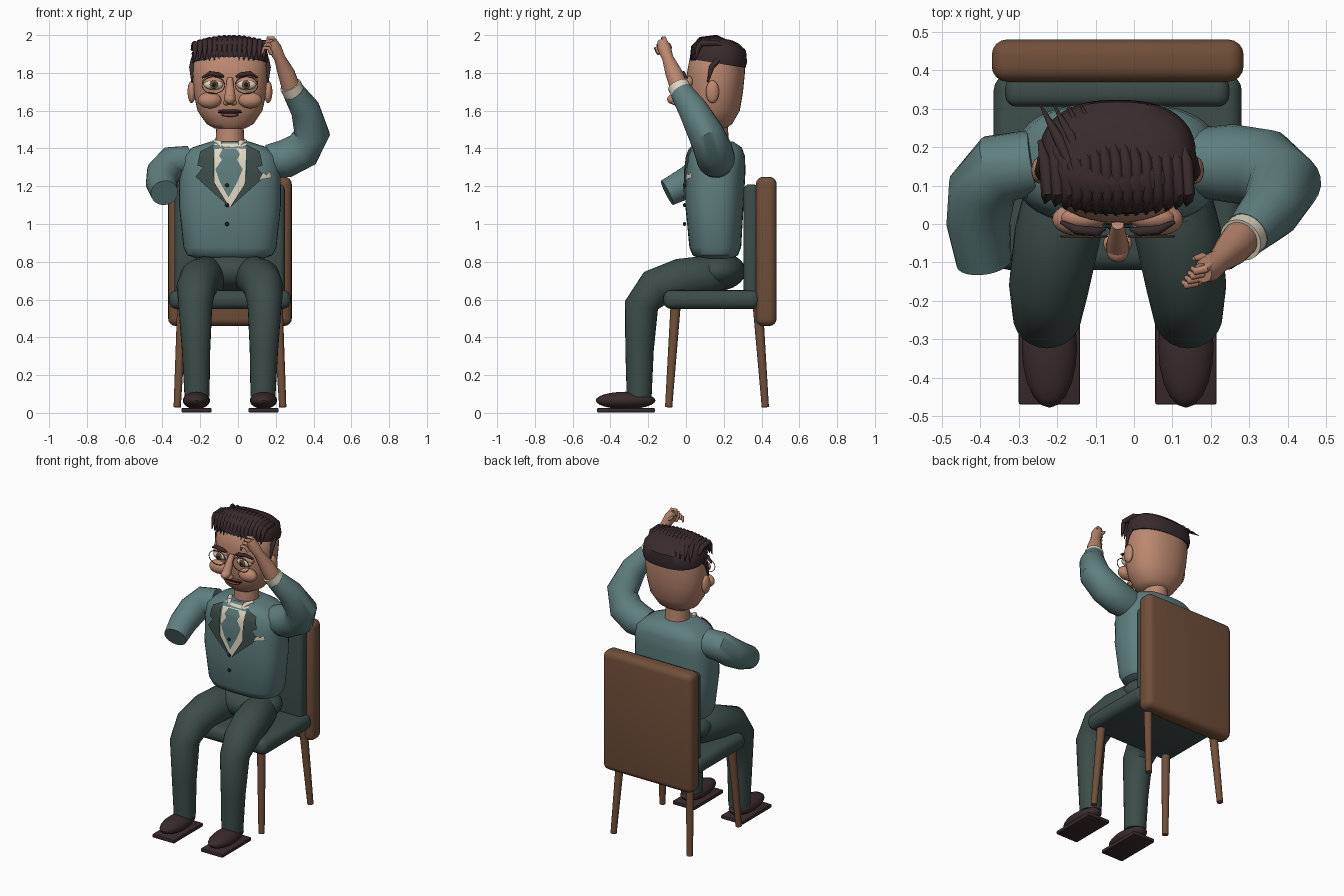
import bpy, bmesh, math
from mathutils import Vector
from mathutils.bvhtree import BVHTree

MX = -0.0425  # the figure's mirror line in x


def material(name, rgb):
    m = bpy.data.materials.new(name)
    m.diffuse_color = (*rgb, 1)
    return m


WOOD = material("wood", (0.165, 0.078, 0.042))
DARK = material("dark_green", (0.046, 0.074, 0.068))
TEAL = material("teal", (0.115, 0.21, 0.21))
SKIN = material("skin", (0.50, 0.245, 0.16))
HAIR = material("dark_brown", (0.042, 0.024, 0.026))
CREAM = material("cream", (0.75, 0.68, 0.54))
BLACK = material("black", (0.012, 0.012, 0.015))
IRIS = material("iris_brown", (0.16, 0.08, 0.04))
LIP = material("lip", (0.22, 0.07, 0.06))


def flip(p):
    return (2 * MX - p[0], *p[1:])


def finish(name, bm, mat):
    me = bpy.data.meshes.new(name)
    bm.to_mesh(me)
    bm.free()
    ob = bpy.data.objects.new(name, me)
    bpy.context.collection.objects.link(ob)
    me.materials.append(mat)
    bpy.ops.object.select_all(action='DESELECT')
    ob.select_set(True)
    bpy.context.view_layer.objects.active = ob
    bpy.ops.object.shade_smooth_by_angle(angle=math.radians(40))
    return ob


def skin_rings(name, rings, mat):
    bm = bmesh.new()
    rows = [[bm.verts.new(p) for p in r] for r in rings]
    n = len(rows[0])
    for a, b in zip(rows, rows[1:]):
        for i in range(n):
            bm.faces.new((a[i], a[(i + 1) % n], b[(i + 1) % n], b[i]))
    bm.faces.new(rows[0])
    bm.faces.new(rows[-1])
    bmesh.ops.recalc_face_normals(bm, faces=bm.faces)
    return finish(name, bm, mat)


def tube(name, pts, mat, n=20):
    """Round limb through (x, y, z, radius) points."""
    P = [Vector(p[:3]) for p in pts]
    rings, side = [], None
    for i, p in enumerate(P):
        t = (P[min(i + 1, len(P) - 1)] - P[max(i - 1, 0)]).normalized()
        ref = side or (Vector((0, 1, 0)) if abs(t.y) < 0.8 else Vector((1, 0, 0)))
        side = (ref - t * ref.dot(t)).normalized()
        up = t.cross(side)
        rings.append([p + pts[i][3] * (side * math.cos(a) + up * math.sin(a))
                      for a in (math.tau * k / n for k in range(n))])
    return skin_rings(name, rings, mat)


def loft(name, rows, mat, power, shear=0.0, n=40):
    """Stack of rounded sections: (z, half width, front y, back y)."""
    rings = []
    for z, w, y0, y1 in rows:
        ring = []
        for k in range(n):
            c, s = math.cos(math.tau * k / n), math.sin(math.tau * k / n)
            x = math.copysign(abs(c) ** (2 / power), c) * w
            y = (y0 + y1) / 2 + math.copysign(abs(s) ** (2 / power), s) * (y1 - y0) / 2
            ring.append((MX + x, y, z - shear * (y - 0.17)))
        rings.append(ring)
    return skin_rings(name, rings, mat)


def ball(name, loc, size, mat, n=20):
    bm = bmesh.new()
    bmesh.ops.create_uvsphere(bm, u_segments=n, v_segments=n // 2 + 2, radius=1)
    for v in bm.verts:
        v.co = Vector(loc) + v.co * Vector(size)
    return finish(name, bm, mat)


def box(name, lo, hi, mat, bevel, segments=4):
    bm = bmesh.new()
    bmesh.ops.create_cube(bm, size=1)
    lo, hi = Vector(lo), Vector(hi)
    for v in bm.verts:
        v.co = (lo + hi) / 2 + v.co * (hi - lo)
    bmesh.ops.bevel(bm, geom=bm.edges[:], offset=bevel, segments=segments,
                    profile=0.5, affect='EDGES')
    return finish(name, bm, mat)


def plate(name, pts, mat, body, lift):
    """Flat (x, z) outline laid onto the front of a body."""
    tree = BVHTree.FromObject(body, bpy.context.evaluated_depsgraph_get())
    bm = bmesh.new()
    f = bm.faces.new([bm.verts.new((x, 0, z)) for x, z in pts])
    f.normal_update()
    if f.normal.y > 0:
        f.normal_flip()
    bmesh.ops.triangulate(bm, faces=[f])
    bmesh.ops.subdivide_edges(bm, edges=bm.edges[:], cuts=5, use_grid_fill=True)
    for v in bm.verts:
        hit = tree.ray_cast(Vector((v.co.x, -1, v.co.z)), Vector((0, 1, 0)))[0]
        v.co.y = (hit.y if hit else 0.08) - lift
    return finish(name, bm, mat)


# Chair
box("chair_back", (-0.37, 0.37, 0.46), (0.285, 0.48, 1.25), WOOD, 0.04)
box("back_cushion", (-0.335, 0.305, 0.55), (0.248, 0.385, 1.21), DARK, 0.03)
box("seat_cushion", (-0.365, -0.12, 0.55), (0.28, 0.39, 0.65), DARK, 0.042)
for label, y0, y1 in (("front", -0.055, -0.092), ("back", 0.38, 0.42)):
    leg = [(-0.295, y0, 0.57, 0.027), (-0.322, y1, 0.03, 0.019)]
    tube(label + "_chair_leg_a", leg, WOOD, 16)
    tube(label + "_chair_leg_b", [flip(p) for p in leg], WOOD, 16)

# Trousers and shoes
ball("hips", (MX, 0.16, 0.75), (0.235, 0.155, 0.105), DARK, 28)
trouser = [(-0.217, -0.248, 0.085, 0.066), (-0.222, -0.246, 0.33, 0.075),
           (-0.226, -0.236, 0.57, 0.09), (-0.222, -0.165, 0.66, 0.104),
           (-0.20, -0.03, 0.705, 0.112), (-0.165, 0.12, 0.725, 0.108),
           (-0.15, 0.2, 0.73, 0.07)]
for side, f in (("right", lambda p: p), ("left", flip)):
    tube(side + "_trouser_leg", [f(p) for p in trouser], DARK, 24)
    x = f((-0.22,))[0]
    box(side + "_sole", (x - 0.08, -0.47, 0.002), (x + 0.08, -0.165, 0.026), HAIR, 0.006, 2)
    ball(side + "_shoe", (x, -0.32, 0.066), (0.072, 0.158, 0.046), HAIR)

# Jacket body
torso = loft("jacket", [(0.815, 0.17, 0.07, 0.24), (0.835, 0.225, 0.035, 0.275),
                        (0.875, 0.246, 0.018, 0.292), (1.1, 0.27, -0.004, 0.305),
                        (1.28, 0.268, -0.002, 0.315), (1.36, 0.255, 0.008, 0.312),
                        (1.405, 0.2, 0.025, 0.295), (1.437, 0.1, 0.055, 0.25)], TEAL, 2.7)

# Shirt, tie, lapels, buttons and pocket square
plate("shirt_front", [(-0.125, 1.425), (-0.125, 1.21), (-0.0425, 1.09), (0.035, 1.21),
                      (0.045, 1.425)], CREAM, torso, 0.004)
plate("tie", [(-0.08, 1.4), (-0.1, 1.36), (-0.085, 1.34), (-0.12, 1.29), (-0.095, 1.22),
              (-0.05, 1.14), (-0.005, 1.22), (0.025, 1.29), (-0.005, 1.34), (0.01, 1.37),
              (-0.01, 1.4)], TEAL, torso, 0.008)
lapel = [(-0.13, 1.42), (-0.2, 1.385), (-0.215, 1.31), (-0.185, 1.3), (-0.225, 1.25),
         (-0.045, 1.09), (-0.125, 1.22)]
plate("right_lapel", lapel, DARK, torso, 0.012)
plate("left_lapel", [flip(p) for p in lapel], DARK, torso, 0.012)
plate("pocket_square", [(0.115, 1.235), (0.18, 1.245), (0.17, 1.28), (0.15, 1.26),
                        (0.135, 1.275)], CREAM, torso, 0.013)
for i, z in enumerate((1.205, 1.1, 1.0)):
    ball(f"button_{i + 1}", (-0.058, -0.008, z), (0.011, 0.008, 0.011), BLACK, 12)
for side, f in (("right", lambda p: p), ("left", flip)):
    tube(side + "_collar", [f(p) for p in ((-0.125, 0.1, 1.435, 0.012), (-0.1, 0.055, 1.43, 0.016),
                                           (-0.085, 0.03, 1.4, 0.004))], CREAM, 10)

# Sleeves, cuff, forearm and fingers
tube("right_sleeve", [(-0.26, 0.16, 1.33, 0.085), (-0.35, 0.145, 1.32, 0.092),
                      (-0.395, 0.09, 1.27, 0.09), (-0.405, 0.0, 1.215, 0.083),
                      (-0.39, -0.10, 1.165, 0.072)], TEAL, 22)
tube("left_sleeve", [(0.16, 0.16, 1.33, 0.09), (0.25, 0.158, 1.345, 0.102),
                     (0.34, 0.145, 1.39, 0.102), (0.392, 0.105, 1.48, 0.095),
                     (0.355, 0.035, 1.61, 0.078), (0.295, -0.025, 1.7, 0.06)], TEAL, 22)
tube("shirt_cuff", [(0.30, -0.02, 1.69, 0.058), (0.277, -0.042, 1.735, 0.058)], CREAM)
tube("left_forearm", [(0.285, -0.03, 1.71, 0.05), (0.255, -0.065, 1.8, 0.045),
                      (0.22, -0.097, 1.88, 0.03), (0.195, -0.115, 1.93, 0.036),
                      (0.178, -0.127, 1.97, 0.026)], SKIN)
for i in range(4):
    x, y, z = 0.2 - 0.008 * i, -0.105 - 0.012 * i, 1.985 - 0.018 * i
    tube(f"finger_{i + 1}", [(x, y, z - 0.03, 0.012), (x - 0.015, y - 0.012, z, 0.011),
                             (x - 0.04, y - 0.018, z, 0.01), (x - 0.048, y - 0.01, z - 0.03, 0.006)],
         SKIN, 10)
tube("thumb", [(0.21, -0.105, 1.92, 0.015), (0.175, -0.085, 1.935, 0.012),
               (0.155, -0.09, 1.955, 0.006)], SKIN, 10)

# Neck and head
tube("neck", [(MX, 0.15, 1.41, 0.078), (MX, 0.15, 1.55, 0.07)], SKIN, 24)
loft("head", [(1.505, 0.08, 0.06, 0.21), (1.53, 0.125, 0.035, 0.245), (1.6, 0.172, 0.01, 0.285),
              (1.7, 0.194, 0.0, 0.302), (1.8, 0.2, 0.005, 0.312), (1.88, 0.19, 0.02, 0.31),
              (1.94, 0.12, 0.08, 0.25)], SKIN, 2.2)

# Hair cap, swept strands, sideburns
loft("hair_cap", [(1.85, 0.2, 0.025, 0.315), (1.88, 0.204, 0.025, 0.323),
                  (1.94, 0.192, 0.045, 0.318), (1.972, 0.16, 0.08, 0.28),
                  (1.985, 0.1, 0.11, 0.24)], HAIR, 2.4, shear=0.16)
for i in range(15):
    x = -0.225 + 0.0262 * i
    d = 0.035 * ((x + 0.03) / 0.2) ** 2
    tube(f"hair_strand_{i + 1}", [(x - 0.02, 0.25 - d, 1.955 - d, 0.006),
                                  (x - 0.005, 0.16, 1.985 - d, 0.017),
                                  (x, 0.08, 1.975 - d * 0.7, 0.017),
                                  (x - 0.002, 0.04 + d, 1.935, 0.015),
                                  (x - 0.006, 0.022 + d, 1.865, 0.003)], HAIR, 10)
for i in range(4):
    x = -0.2 + 0.035 * i
    tube(f"loose_strand_{i + 1}", [(x + 0.04, 0.14, 1.975, 0.012), (x, 0.23, 1.96, 0.014),
                                   (x - 0.045, 0.312, 1.9 + 0.008 * i, 0.002)], HAIR, 10)

# Paired face parts
for side, f in (("right", lambda p: p), ("left", flip)):
    def at(x, y, z, f=f):
        return f((x, y, z))
    tube(side + "_sideburn", [f(p) for p in ((-0.235, 0.17, 1.87, 0.016), (-0.245, 0.135, 1.83, 0.014),
                                             (-0.243, 0.115, 1.75, 0.004))], HAIR, 10)
    ball(side + "_ear", at(-0.245, 0.14, 1.7), (0.022, 0.035, 0.06), SKIN)
    ball(side + "_cheek", at(-0.15, 0.012, 1.655), (0.063, 0.042, 0.043), SKIN)
    ball(side + "_eyelid", at(-0.13, 0.016, 1.752), (0.06, 0.03, 0.033), SKIN)
    ball(side + "_eye", at(-0.13, 0.005, 1.738), (0.052, 0.028, 0.028), CREAM)
    ball(side + "_iris", at(-0.128, -0.02, 1.738), (0.022, 0.008, 0.023), IRIS, 16)
    ball(side + "_pupil", at(-0.128, -0.026, 1.738), (0.011, 0.005, 0.012), BLACK, 12)
    tube(side + "_brow", [f(p) for p in ((-0.19, 0.005, 1.775, 0.005), (-0.15, -0.015, 1.798, 0.012),
                                         (-0.1, -0.02, 1.79, 0.013), (-0.075, -0.012, 1.78, 0.005))],
         HAIR, 10)
    rim = [at(-0.13 + 0.06 * math.cos(a), -0.032, 1.735 + 0.045 * math.sin(a)) + (0.0025,)
           for a in (math.tau * k / 24 for k in range(25))]
    tube(side + "_glasses_rim", rim, IRIS, 6)
    ball(side + "_nostril", at(-0.062, -0.05, 1.642), (0.018, 0.025, 0.015), SKIN, 14)

# Nose and mouth
tube("nose", [(MX, 0.0, 1.77, 0.016), (MX, -0.035, 1.71, 0.024), (MX, -0.06, 1.665, 0.031),
              (MX, -0.05, 1.635, 0.02)], SKIN)
ball("nose_tip", (MX, -0.07, 1.66), (0.029, 0.03, 0.026), SKIN)
ball("mouth_line", (MX, 0.012, 1.592), (0.064, 0.016, 0.009), BLACK)
ball("upper_lip", (MX, 0.012, 1.6), (0.06, 0.014, 0.007), LIP)
ball("lower_lip", (MX, 0.012, 1.577), (0.045, 0.016, 0.01), LIP)
